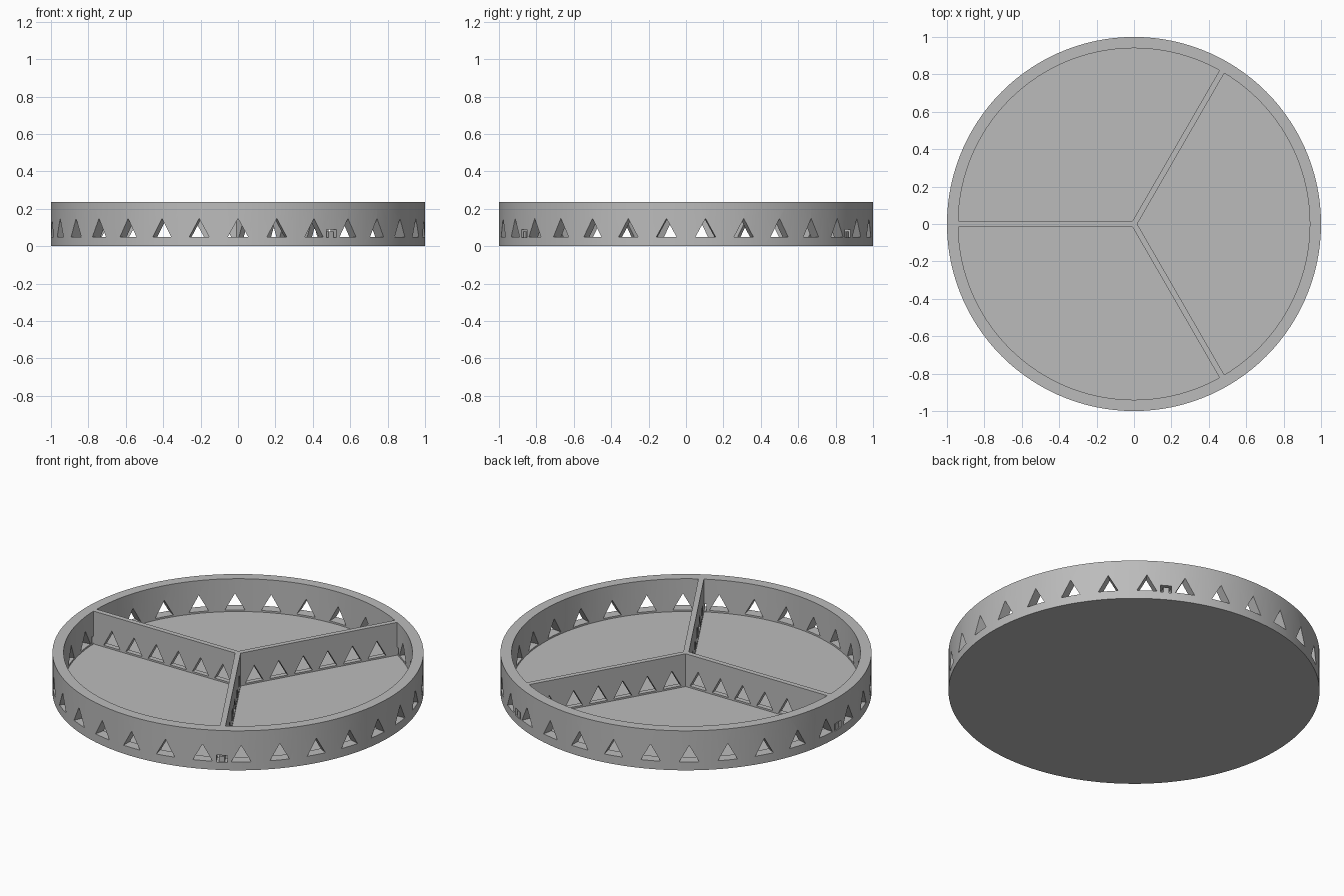
import bpy, bmesh
from math import radians, sin, cos
from mathutils import Matrix, Vector

cube = bpy.data.objects.get("Cube")
if cube:
    bpy.data.objects.remove(cube, do_unlink=True)

OUTER, INNER, HEIGHT, FLOOR = 1.0, 0.94, 0.235, 0.04
THICK = 0.03
DIVIDER_ANGLES = (60, 180, 300)
TRIANGLE = [(-0.054, 0.05), (0.054, 0.05), (0, 0.148)]
SLOT = [(-0.03, 0.045), (0.03, 0.045), (0.03, 0.088), (-0.03, 0.088)]

grey = bpy.data.materials.new("light grey plastic")
grey.use_nodes = True
colour = (0.5, 0.5, 0.5, 1)
grey.diffuse_color = colour
grey.node_tree.nodes["Principled BSDF"].inputs["Base Color"].default_value = colour


def make(name, bm):
    bmesh.ops.recalc_face_normals(bm, faces=bm.faces)
    mesh = bpy.data.meshes.new(name)
    bm.to_mesh(mesh)
    bm.free()
    mesh.materials.append(grey)
    obj = bpy.data.objects.new(name, mesh)
    bpy.context.collection.objects.link(obj)
    return obj


def prism(bm, points, depth):
    """Extrude a closed outline along the depth vector."""
    face = bm.faces.new([bm.verts.new(p) for p in points])
    new = bmesh.ops.extrude_face_region(bm, geom=[face])["geom"]
    moved = [v for v in new if isinstance(v, bmesh.types.BMVert)]
    bmesh.ops.translate(bm, verts=moved, vec=depth)


def radial_prism(bm, outline, start, length, angle):
    """Push an outline (sideways, height) outwards at an angle about z."""
    turn = Matrix.Rotation(radians(angle), 3, 'Z')
    prism(bm, [turn @ Vector((start, u, z)) for u, z in outline],
          turn @ Vector((length, 0, 0)))


def cut(obj, cutter):
    cutter.hide_render = True
    mod = obj.modifiers.new("openings", 'BOOLEAN')
    mod.operation, mod.solver, mod.object = 'DIFFERENCE', 'EXACT', cutter
    bpy.context.view_layer.objects.active = obj
    bpy.ops.object.modifier_apply(modifier=mod.name)
    bpy.data.objects.remove(cutter, do_unlink=True)


# Round tray: floor and wall from one lathed profile
bm = bmesh.new()
profile = [(0, 0), (OUTER, 0), (OUTER, HEIGHT), (INNER, HEIGHT), (INNER, FLOOR), (0, FLOOR)]
verts = [bm.verts.new((r, 0, z)) for r, z in profile]
edges = [bm.edges.new(pair) for pair in zip(verts, verts[1:])]
bmesh.ops.spin(bm, geom=verts + edges, axis=(0, 0, 1), cent=(0, 0, 0),
               angle=radians(360), steps=120, use_merge=True)
bmesh.ops.remove_doubles(bm, verts=bm.verts, dist=0.0001)
tray = make("round_tray", bm)

# Triangular vents round the wall, and a slot for each divider tab
bm = bmesh.new()
for i in range(30):
    radial_prism(bm, TRIANGLE, 0.9, 0.2, i * 12 - 90)
for a in DIVIDER_ANGLES:
    radial_prism(bm, SLOT, 0.9, 0.2, a)
cut(tray, make("wall_cutter", bm))

# Three-armed divider
bm = bmesh.new()
outline = []
for a in DIVIDER_ANGLES:
    t = radians(a)
    out, side = Vector((cos(t), sin(t), 0)), Vector((-sin(t), cos(t), 0)) * THICK / 2
    reach = out * (INNER + 0.004)
    t += radians(60)
    crotch = Vector((cos(t), sin(t), 0)) * THICK / 2 / sin(radians(60))
    outline += [reach - side, reach + side, crotch]
prism(bm, [p + Vector((0, 0, FLOOR)) for p in outline], Vector((0, 0, HEIGHT - FLOOR)))
divider = make("three_way_divider", bm)

# Row of triangular vents along each arm
bm = bmesh.new()
for a in DIVIDER_ANGLES:
    turn = Matrix.Rotation(radians(a), 3, 'Z')
    for k in range(6):
        x = 0.09 + k * 0.146
        prism(bm, [turn @ Vector((x + u, -0.025, z)) for u, z in TRIANGLE],
              turn @ Vector((0, 0.05, 0)))
cut(divider, make("divider_cutter", bm))

# Tabs that hold the divider in the wall slots
bm = bmesh.new()
for a in DIVIDER_ANGLES:
    tab = [(u * 0.5, 0.045 + (z - 0.045) * 0.8) for u, z in SLOT]
    radial_prism(bm, tab, INNER - 0.01, 0.065, a)
tabs = make("divider_tabs", bm)

# Smooth round wall with crisp edges
bpy.ops.object.select_all(action='DESELECT')
tray.select_set(True)
bpy.context.view_layer.objects.active = tray
bpy.ops.object.shade_smooth_by_angle(angle=radians(30))
